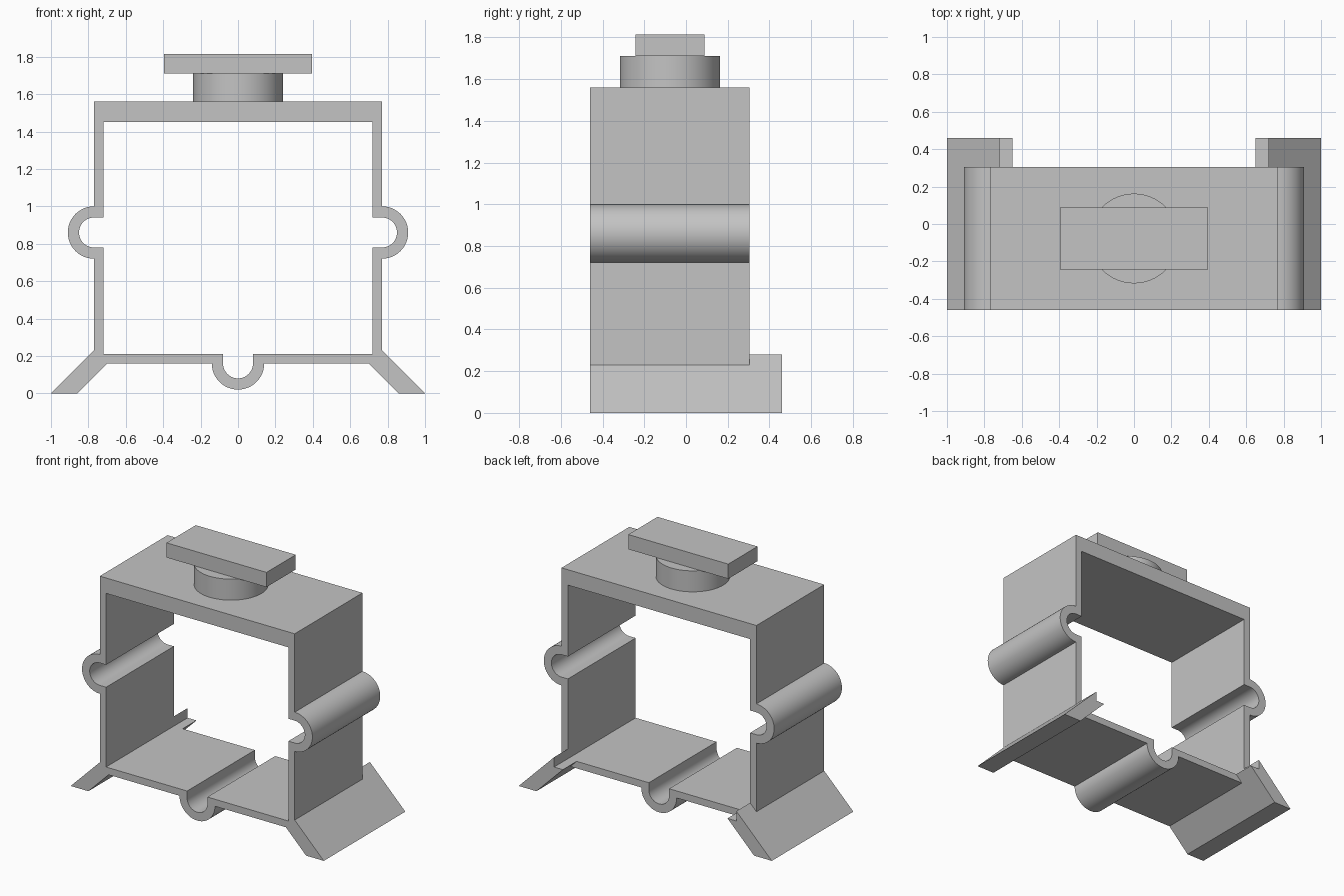
import bpy, bmesh, math

cube = bpy.data.objects.get("Cube")
if cube:
    bpy.data.objects.remove(cube, do_unlink=True)

grey = bpy.data.materials.new("plain grey")
grey.use_nodes = True
grey.diffuse_color = (0.55, 0.55, 0.55, 1)
grey.node_tree.nodes["Principled BSDF"].inputs["Base Color"].default_value = grey.diffuse_color

FRONT, BACK, FOOT_BACK = -0.46, 0.305, 0.46
MID = (FRONT + BACK) / 2
WALL_X, INNER_X = 0.77, 0.72            # outer and inner side of the walls
BASE, FLOOR, CEILING, ROOF = 0.16, 0.21, 1.45, 1.56
GROOVE_Z, R_OUT, R_IN = 0.86, 0.14, 0.08


def arc(cx, cz, r, start, end, steps):
    """Points of an arc in the xz plane, angles in degrees."""
    angles = [math.radians(start + (end - start) * i / steps) for i in range(steps + 1)]
    return [(cx + r * math.cos(a), cz + r * math.sin(a)) for a in angles]


def finish(obj):
    obj.data.materials.append(grey)
    bpy.ops.object.select_all(action='DESELECT')
    obj.select_set(True)
    bpy.context.view_layer.objects.active = obj
    bpy.ops.object.shade_smooth_by_angle(angle=math.radians(30))


def mirrored_extrusion(name, profile, y0, y1):
    """Extrude an xz profile along y and mirror it across x."""
    bm = bmesh.new()
    face = bm.faces.new([bm.verts.new((x, y0, z)) for x, z in profile])
    new = bmesh.ops.extrude_face_region(bm, geom=[face], use_keep_orig=True)
    verts = [v for v in new["geom"] if isinstance(v, bmesh.types.BMVert)]
    bmesh.ops.translate(bm, verts=verts, vec=(0, y1 - y0, 0))
    bmesh.ops.recalc_face_normals(bm, faces=bm.faces[:])
    # Open the half where it meets its mirror image
    seam = [f for f in bm.faces if all(abs(v.co.x) < 1e-5 for v in f.verts)]
    bmesh.ops.delete(bm, geom=seam, context='FACES')
    mesh = bpy.data.meshes.new(name)
    bm.to_mesh(mesh)
    bm.free()
    obj = bpy.data.objects.new(name, mesh)
    bpy.context.collection.objects.link(obj)
    finish(obj)
    obj.modifiers.new("Mirror", 'MIRROR')


# Hollow frame with side and bottom grooves and splayed feet (left half)
outer = arc(0, BASE, R_OUT, -90, 0, 12)
outer += [(0.70, BASE), (0.86, 0), (1, 0), (WALL_X, 0.23)]
outer += arc(WALL_X, GROOVE_Z, R_OUT, -90, 90, 24)
outer += [(WALL_X, ROOF), (0, ROOF)]
inner = [(0, CEILING), (INNER_X, CEILING), (INNER_X, GROOVE_Z + R_IN)]
inner += arc(WALL_X, GROOVE_Z, R_IN, 90, -90, 24)
inner += [(INNER_X, GROOVE_Z - R_IN), (INNER_X, FLOOR), (R_IN, FLOOR)]
inner += arc(0, BASE, R_IN, 0, -90, 12)
mirrored_extrusion("frame", outer + inner, FRONT, BACK)

# Feet carried on behind the frame, notched along the inner edge
foot = [(0.86, 0), (1, 0), (INNER_X, 0.28), (INNER_X, FLOOR), (0.65, FLOOR)]
mirrored_extrusion("rear_feet", foot, BACK, FOOT_BACK)

# Round neck on the roof
bpy.ops.mesh.primitive_cylinder_add(vertices=64, radius=0.24, depth=0.15,
                                    location=(0, MID, ROOF + 0.075))
neck = bpy.context.object
neck.name = "neck"
finish(neck)

# Flat rectangular cap plate
bpy.ops.mesh.primitive_cube_add(size=1, location=(0, MID, 1.7625))
plate = bpy.context.object
plate.name = "cap_plate"
plate.scale = (0.79, 0.33, 0.105)
finish(plate)
